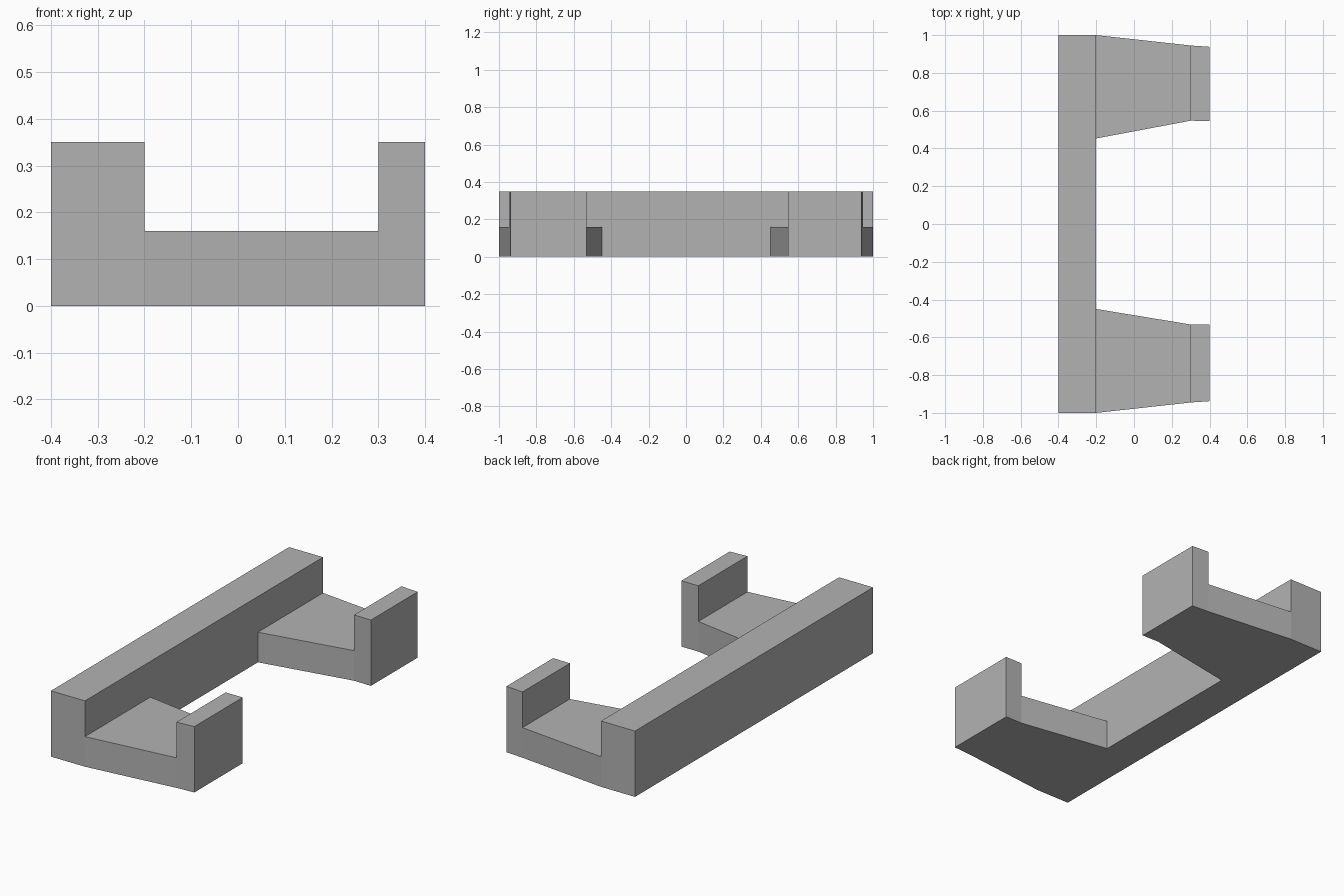
import bpy
import bmesh

cube = bpy.data.objects.get("Cube")
if cube:
    bpy.data.objects.remove(cube, do_unlink=True)

# Plain grey material
GREY = (0.45, 0.45, 0.45, 1.0)
grey = bpy.data.materials.new("plain grey")
grey.use_nodes = True
grey.diffuse_color = GREY
grey.node_tree.nodes["Principled BSDF"].inputs["Base Color"].default_value = GREY

HEIGHT, FLOOR = 0.35, 0.16
BACK, WALL, LIP, TIP = -0.4, -0.2, 0.3, 0.4


def prism(name, outline, z0, z1):
    """Extrude a plan outline upwards into a flat-faced solid."""
    bm = bmesh.new()
    base = bm.faces.new([bm.verts.new((x, y, z0)) for x, y in outline])
    top = bmesh.ops.extrude_face_region(bm, geom=[base])
    verts = [v for v in top["geom"] if isinstance(v, bmesh.types.BMVert)]
    bmesh.ops.translate(bm, verts=verts, vec=(0, 0, z1 - z0))
    bmesh.ops.recalc_face_normals(bm, faces=bm.faces)
    mesh = bpy.data.meshes.new(name)
    bm.to_mesh(mesh)
    bm.free()
    mesh.materials.append(grey)
    obj = bpy.data.objects.new(name, mesh)
    bpy.context.collection.objects.link(obj)
    return obj


# Bracket plan: long rail with two tapered arms
front_arm = [(WALL, -1), (LIP, -0.945), (TIP, -0.938),
             (TIP, -0.532), (LIP, -0.532), (WALL, -0.45)]
back_arm = [(WALL, 0.453), (LIP, 0.547), (TIP, 0.545),
            (TIP, 0.938), (LIP, 0.945), (WALL, 1)]
bracket = prism("bracket", [(BACK, -1)] + front_arm + back_arm + [(BACK, 1)],
                0, HEIGHT)

# Channel cut across both arms, leaving the rail and the raised end lips
channel = prism("channel_cutter",
                [(WALL, -1.2), (LIP, -1.2), (LIP, 1.2), (WALL, 1.2)],
                FLOOR, HEIGHT + 0.2)
channel.hide_render = True
channel.hide_viewport = True

cut = bracket.modifiers.new("channel", "BOOLEAN")
cut.operation = "DIFFERENCE"
cut.solver = "EXACT"
cut.object = channel
